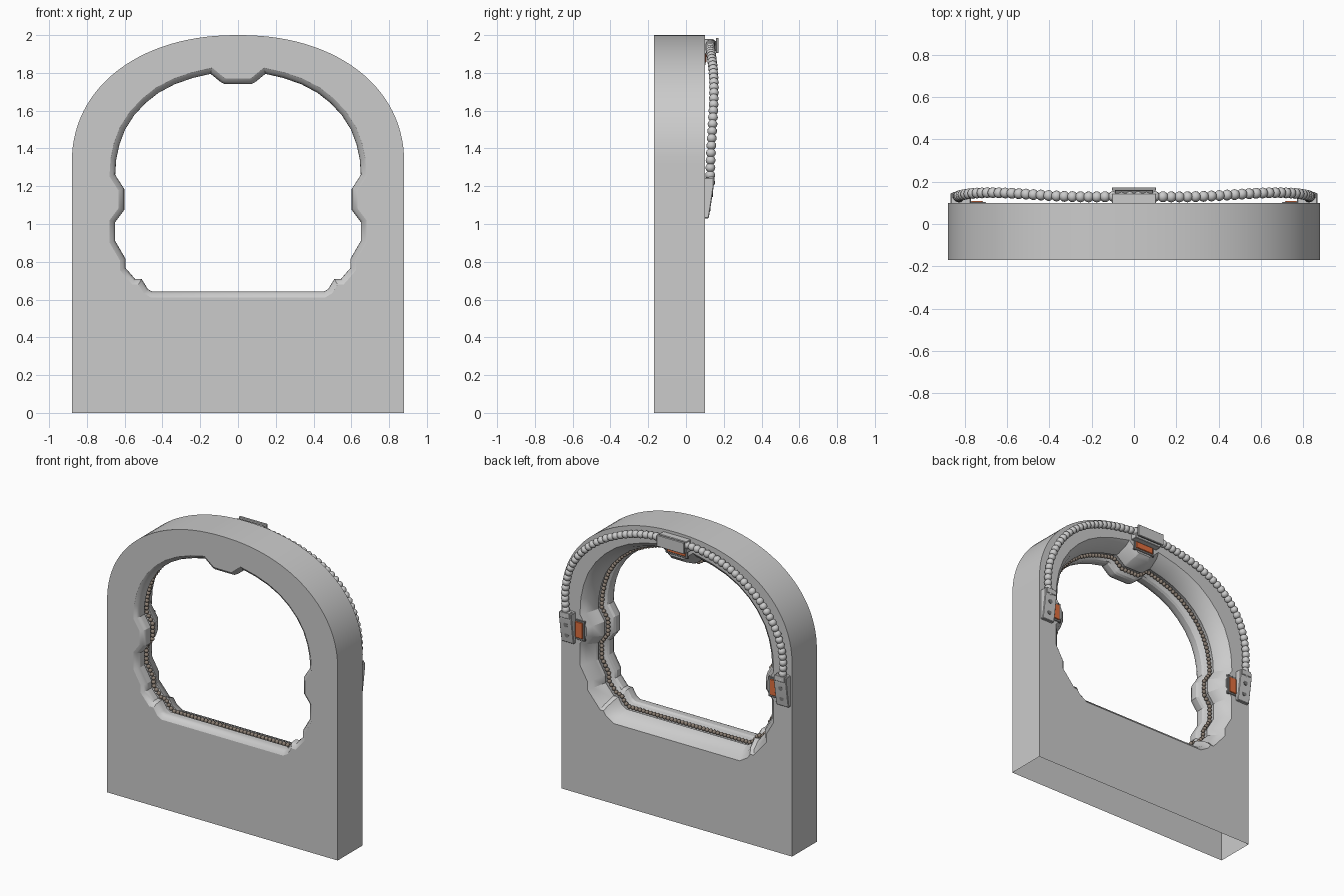
import bpy, bmesh, math
from mathutils import Vector, Matrix

if "Cube" in bpy.data.objects:
    bpy.data.objects.remove(bpy.data.objects["Cube"])


def material(name, col):
    m = bpy.data.materials.new(name)
    m.diffuse_color = (*col, 1)
    m.use_nodes = True
    m.node_tree.nodes["Principled BSDF"].inputs["Base Color"].default_value = m.diffuse_color
    return m


ORANGE = material("orange", (0.75, 0.16, 0.05))
BROWN = material("brown", (0.27, 0.22, 0.18))
DARK = material("dark_grey", (0.2, 0.2, 0.2))


def finish(bm, name, mat=None, angle=28):
    bmesh.ops.recalc_face_normals(bm, faces=bm.faces)
    me = bpy.data.meshes.new(name)
    bm.to_mesh(me)
    bm.free()
    ob = bpy.data.objects.new(name, me)
    bpy.context.collection.objects.link(ob)
    if mat:
        me.materials.append(mat)
    bpy.ops.object.select_all(action='DESELECT')
    ob.select_set(True)
    bpy.context.view_layer.objects.active = ob
    bpy.ops.object.shade_smooth_by_angle(angle=math.radians(angle))
    return ob


def arch(a, b, zc, n=2.15, steps=56):
    """Superellipse arch from +x over the top to -x."""
    pts = []
    for i in range(steps + 1):
        t = math.pi * i / steps
        c, s = math.cos(t), math.sin(t)
        pts.append((math.copysign(abs(c) ** (2 / n), c) * a, zc + b * max(s, 0) ** (2 / n)))
    return pts


def offset(pts, d):
    """Mitred outward offset of a counter-clockwise loop."""
    out = []
    for i, p in enumerate(pts):
        p = Vector(p)
        e1 = (p - Vector(pts[i - 1])).normalized()
        e2 = (Vector(pts[(i + 1) % len(pts)]) - p).normalized()
        n1, n2 = Vector((e1.y, -e1.x)), Vector((e2.y, -e2.x))
        out.append(p + (n1 + n2) * d / (1 + n1.dot(n2)))
    return out


def resample(pts, step):
    """Evenly spaced (point, tangent) pairs along a polyline."""
    pts = [Vector(p) for p in pts]
    total = sum((b - a).length for a, b in zip(pts, pts[1:]))
    n = round(total / step)
    out, seg, acc = [], 0, 0.0
    for i in range(n + 1):
        s = total * i / n
        while seg < len(pts) - 2 and acc + (pts[seg + 1] - pts[seg]).length < s:
            acc += (pts[seg + 1] - pts[seg]).length
            seg += 1
        d = (pts[seg + 1] - pts[seg]).normalized()
        out.append((pts[seg] + d * (s - acc), d))
    return out


def prism(name, prof, x0, x1, mat=None, bevel=0.004):
    """(y, z) profile extruded along x."""
    bm = bmesh.new()
    f = bm.faces.new([bm.verts.new((x0, y, z)) for y, z in prof])
    ext = bmesh.ops.extrude_face_region(bm, geom=[f])['geom']
    bmesh.ops.translate(bm, vec=(x1 - x0, 0, 0), verts=[v for v in ext if isinstance(v, bmesh.types.BMVert)])
    if bevel:
        bmesh.ops.bevel(bm, geom=bm.edges[:], offset=bevel, segments=1, affect='EDGES')
    return finish(bm, name, mat)


def box(name, x, y, z, mat=None, bevel=0.003):
    return prism(name, [(y[0], z[0]), (y[1], z[0]), (y[1], z[1]), (y[0], z[1])], x[0], x[1], mat, bevel)


# Half of the window outline, bottom to top, with lugs at side and crown
half = [(.455, .642), (.478, .656), (.51, .709), (.545, .709), (.595, .767), (.595, .815),
        (.65, .91), (.65, 1.01), (.602, 1.074), (.602, 1.185), (.65, 1.26), (.645, 1.34),
        (.628, 1.42), (.598, 1.5), (.55, 1.575), (.49, 1.64), (.42, 1.695), (.335, 1.74),
        (.24, 1.773), (.145, 1.795), (.09, 1.75), (.07, 1.74)]
window = half + [(-x, z) for x, z in reversed(half)]

# Arched slab with stepped, flared window; underside is open
Y0, Y1 = -0.17, 0.10
outer = [(.88, 0)] + arch(.88, .68, 1.32) + [(-.88, 0)]
section = [(Y0, .03), (-.158, .012), (-.14, .002), (-.125, 0), (-.095, 0), (-.08, .008),
           (-.065, .032), (-.03, .034), (-.008, .024), (.012, .03), (.075, .06), (Y1, .088)]
bm = bmesh.new()


def ring(pts, y):
    return [bm.verts.new((p[0], y, p[1])) for p in pts]


rings = [ring(offset(window, d), y) for y, d in section]
for a, b in zip(rings, rings[1:]):
    for i in range(len(a)):
        bm.faces.new((a[i - 1], a[i], b[i], b[i - 1]))
of, ob_ = ring(outer, Y0), ring(outer, Y1)
for i in range(1, len(of)):
    bm.faces.new((of[i - 1], of[i], ob_[i], ob_[i - 1]))
for o, w in ((of, rings[0]), (ob_, rings[-1])):
    edges = []
    for loop in (o, w):
        for i in range(len(loop)):
            e = bm.edges.get((loop[i - 1], loop[i])) or bm.edges.new((loop[i - 1], loop[i]))
            edges.append(e)
    bmesh.ops.triangle_fill(bm, use_beauty=True, use_dissolve=False, edges=edges)
finish(bm, "arched_frame")


def beads(name, path, yfun, r, squash, mat=None):
    bm = bmesh.new()
    n = len(path) - 1
    for i, (p, d) in enumerate(path):
        rot = Vector((d.x, 0, d.y)).to_track_quat('Z', 'Y').to_matrix().to_4x4()
        m = Matrix.Translation((p.x, yfun(i / n), p.y)) @ rot @ Matrix.Diagonal((1, 1, squash, 1))
        bmesh.ops.create_uvsphere(bm, u_segments=12, v_segments=8, radius=r, matrix=m)
    return finish(bm, name, mat, 60)


# Cord of large beads over the back of the arch
cord = [(.825, 1.22)] + arch(.832, .635, 1.32) + [(-.825, 1.22)]
beads("beaded_cord", resample(cord, .039),
      lambda t: .138 + .01 * math.cos(2 * math.pi * (min(t, 1 - t) - .21) / .42), .026, .95)

# Fine bead chain lying in the window groove
loop = offset(window, .02)
beads("groove_chain", resample(loop + loop[:1], .027), lambda t: -.04, .014, .95, BROWN)

# Crown clip with orange insert
box("crown_clip_base", (-.105, .105), (.095, .145), (1.9, 1.98))
box("crown_clip_band", (-.09, .09), (.14, .162), (1.915, 1.97), DARK)
box("crown_clip_cap", (-.105, .105), (.158, .173), (1.905, 1.985))
box("crown_insert_frame", (-.085, .085), (.09, .103), (1.84, 1.905), DARK)
box("crown_insert", (-.07, .07), (.09, .108), (1.855, 1.9), ORANGE)

# Side clips: tapered plate, studs, framed orange insert
plate = [(.095, 1.03), (.12, 1.03), (.132, 1.1), (.147, 1.2), (.147, 1.245), (.095, 1.245)]
for s, side in ((1, "right"), (-1, "left")):
    def span(a, b):
        return tuple(sorted((s * a, s * b)))
    prism("side_clip_" + side, plate, *span(.772, .868))
    box("side_clip_top_" + side, span(.782, .858), (.12, .152), (1.21, 1.25))
    box("side_insert_frame_" + side, span(.7, .775), (.09, .103), (1.06, 1.2), DARK)
    box("side_insert_" + side, span(.715, .772), (.09, .108), (1.075, 1.185), ORANGE)
    bm = bmesh.new()
    for z, y in ((1.085, .127), (1.16, .139)):
        bmesh.ops.create_cone(bm, cap_ends=True, segments=16, radius1=.016, radius2=.016, depth=.016,
                              matrix=Matrix.Translation((s * .82, y - .004, z)) @ Matrix.Rotation(math.pi / 2, 4, 'X'))
    finish(bm, "side_clip_studs_" + side, DARK)
